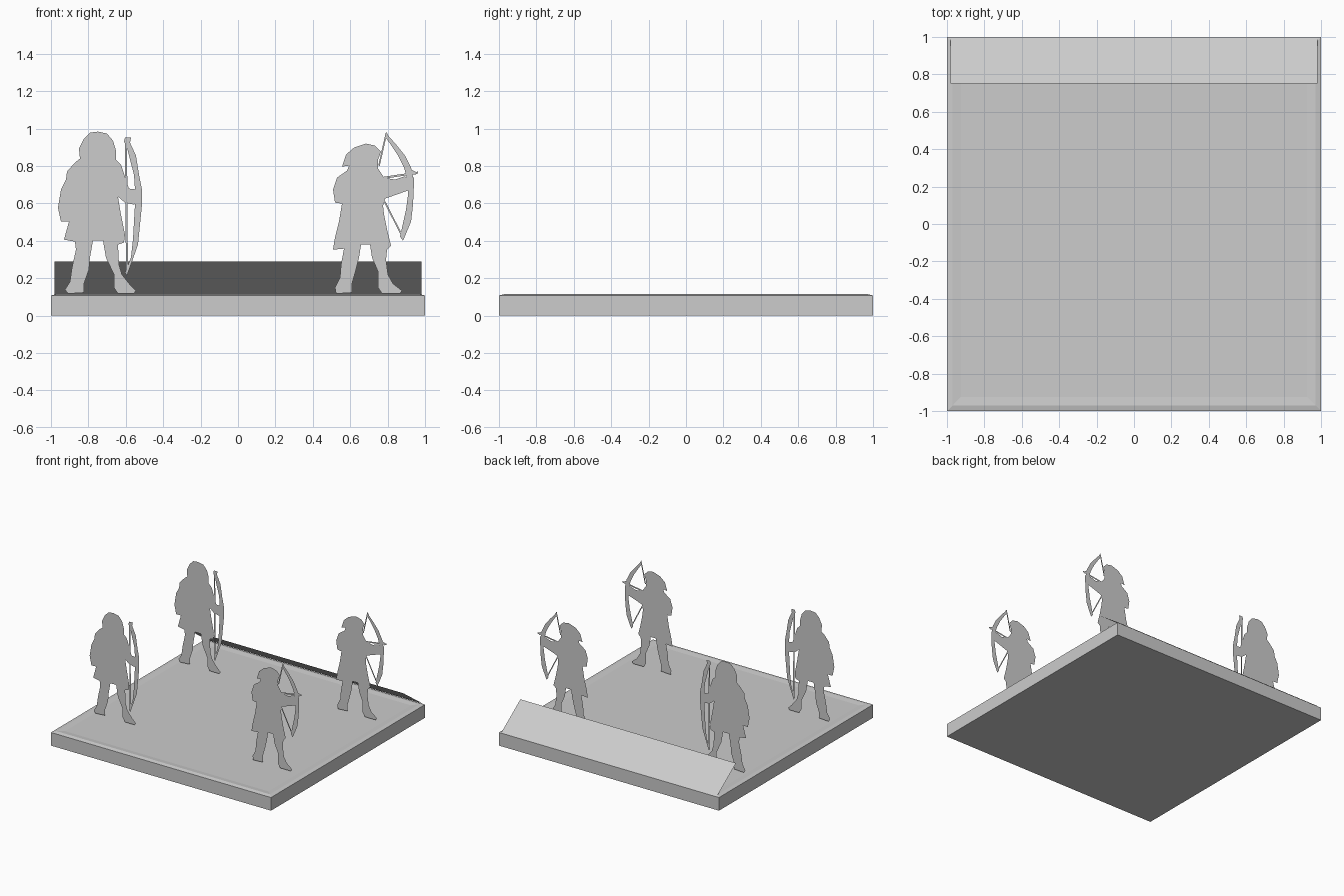
import bpy, bmesh

grey = bpy.data.materials.new("light grey")
grey.diffuse_color = (0.604, 0.604, 0.604, 1)
U = 187.0  # drawing units per model unit for the cut-out profiles


def finish(name, bm):
    me = bpy.data.meshes.new(name)
    bm.to_mesh(me)
    bm.free()
    me.materials.append(grey)
    ob = bpy.data.objects.new(name, me)
    bpy.context.collection.objects.link(ob)
    return ob


def card(bm, pts):
    """Flat cut-out with a front and a back skin."""
    for y in (-0.001, 0.001):
        f = bm.faces.new([bm.verts.new(((px - 238) / U, y, (316 - py) / U)) for px, py in pts])
        f.normal_update()
        if f.normal.y * y < 0:
            f.normal_flip()


def strip(bm, a, b, w):
    """Thin straight strip, for strings and arrows."""
    dx, dy = b[0] - a[0], b[1] - a[1]
    k = w / 2 / (dx * dx + dy * dy) ** 0.5
    nx, ny = -dy * k, dx * k
    card(bm, [(a[0] + nx, a[1] + ny), (b[0] + nx, b[1] + ny),
              (b[0] - nx, b[1] - ny), (a[0] - nx, a[1] - ny)])


# Base slab with a very low raised rim
bm = bmesh.new()
rings = []
for r, z in ((1, 0), (1, 0.108), (0.97, 0.115), (0.925, 0.11)):
    rings.append([bm.verts.new((sx * r, sy * r, z))
                  for sx, sy in ((-1, -1), (1, -1), (1, 1), (-1, 1))])
for lo, hi in zip(rings, rings[1:]):
    for i in range(4):
        j = (i + 1) % 4
        bm.faces.new((lo[i], lo[j], hi[j], hi[i]))
bm.faces.new(rings[-1])
bm.faces.new(rings[0][::-1])
finish("base_slab", bm)

# Sloping board along the back edge
bm = bmesh.new()
bm.faces.new([bm.verts.new(v) for v in ((0.98, 1, 0.11), (-0.98, 1, 0.11),
                                        (-0.98, 0.75, 0.29), (0.98, 0.75, 0.29))])
bm.normal_update()
for f in bm.faces:
    if f.normal.z < 0:
        f.normal_flip()
finish("back_sloping_board", bm)

# Standing archer: hooded body, bow held upright
stand_body = [(98, 132), (107, 134), (113, 141), (116, 151), (116, 160), (121, 165), (125, 177),
              (129, 189), (138, 190), (141, 198), (134, 205), (125, 203), (118, 197), (121, 215),
              (125, 235), (124, 243), (118, 245), (119, 265), (122, 275), (130, 285), (136, 291),
              (134, 294), (118, 294), (114, 288), (114, 275), (106, 258), (103, 241), (93, 241),
              (90, 258), (89, 270), (84, 284), (84, 293), (68, 294), (65, 290), (70, 282), (72, 268),
              (76, 250), (75, 242), (64, 240), (69, 222), (61, 222), (58, 208), (61, 190), (66, 180),
              (67, 172), (75, 163), (80, 159), (79, 149), (84, 139), (90, 133)]
stand_bow = [(131, 138), (130, 143), (136, 156), (139, 175), (142, 190), (142, 205), (140, 225),
             (138, 245), (132, 262), (127, 276), (125, 273), (131, 258), (133, 240), (134, 222),
             (135, 205), (135, 190), (134, 175), (130, 160), (127, 148), (124, 142), (125, 138)]

# Shooting archer: hooded body, raised arm, drawn bow
shoot_body = [(366, 144), (375, 146), (381, 152), (378, 160), (378, 169), (384, 178), (395, 180),
              (404, 177), (414, 178), (414, 189), (402, 193), (385, 199), (383, 206), (384, 215),
              (387, 230), (391, 246), (387, 250), (386, 260), (388, 275), (393, 284), (402, 291),
              (400, 294), (382, 294), (378, 288), (378, 272), (372, 258), (370, 245), (361, 245),
              (359, 258), (356, 270), (352, 284), (352, 293), (336, 294), (335, 288), (340, 278),
              (341, 265), (344, 249), (333, 250), (335, 238), (339, 222), (342, 204), (335, 203),
              (333, 190), (337, 178), (347, 171), (349, 166), (342, 167), (346, 155), (354, 148)]
shoot_bow = [(386, 132), (389, 137), (397, 146), (405, 156), (411, 168), (414, 182), (413, 205),
             (411, 222), (406, 234), (403, 241), (400, 237), (402, 228), (406, 210), (408, 195),
             (408, 182), (404, 168), (398, 156), (390, 144), (385, 137)]

archers = {
    "standing_archer": (stand_body, stand_bow, [((126, 140), (127, 274), 2)]),
    "shooting_archer": (shoot_body, shoot_bow, [((386, 135), (379, 166), 1.5),
                                                ((382, 197), (403, 238), 1.5),
                                                ((378, 179), (418, 173), 2),
                                                ((408, 170), (416, 174), 3)]),
}

# One of each archer in the front row and in the back row
for name, (body, bow, strips) in archers.items():
    for row, y in (("front", -0.55), ("back", 0.55)):
        bm = bmesh.new()
        card(bm, body)
        card(bm, bow)
        for a, b, w in strips:
            strip(bm, a, b, w)
        finish(f"{row}_{name}", bm).location.y = y
